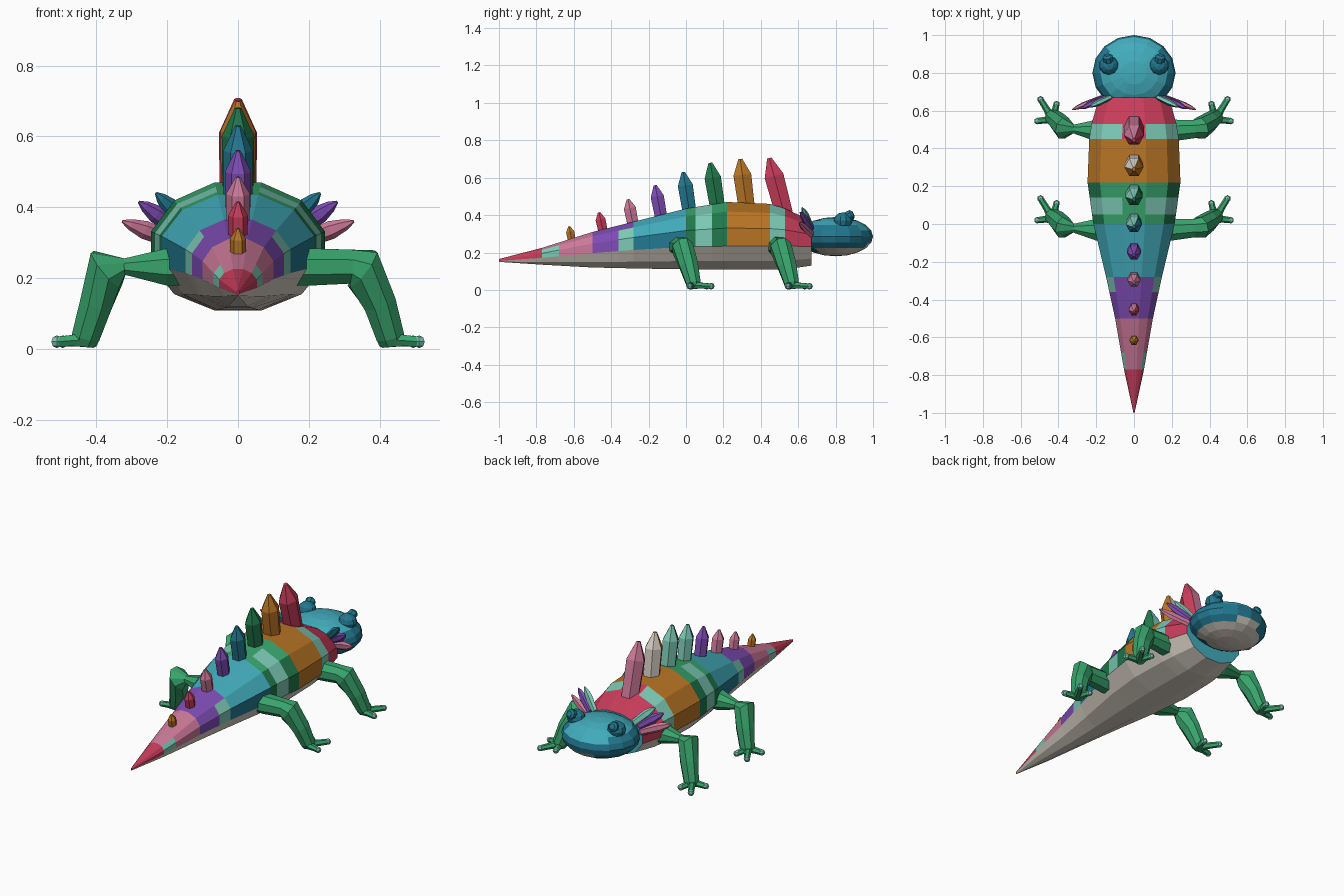
import bpy, bmesh
from math import sin, cos, pi, radians
from mathutils import Vector, Matrix

cube = bpy.data.objects.get("Cube")
if cube:
    bpy.data.objects.remove(cube)


# Palette, given as sRGB hex and converted to linear
def linear(hex_code):
    channels = [int(hex_code[i:i + 2], 16) / 255 for i in (0, 2, 4)]
    return [((c + 0.055) / 1.055) ** 2.4 for c in channels] + [1]


MATS = {}
for name, code in dict(teal="42ACBC", red="C83C5A", orange="B87424", green="38A46C",
                       purple="7E4CB4", pink="CC7898", mint="7CC8B4", cream="D8D0C4",
                       dark_teal="227890", dark_green="20784C").items():
    mat = bpy.data.materials.new(name)
    mat.use_nodes = True
    mat.diffuse_color = linear(code)
    mat.node_tree.nodes["Principled BSDF"].inputs["Base Color"].default_value = linear(code)
    MATS[name] = mat


# Turn a bmesh into an object; colour is a name or a rule on each face
def finish(bm, name, colour):
    bmesh.ops.recalc_face_normals(bm, faces=bm.faces[:])
    bm.normal_update()
    mesh = bpy.data.meshes.new(name)
    used = []
    for f in bm.faces:
        c = colour if isinstance(colour, str) else colour(f.calc_center_median(), f.normal)
        if c not in used:
            used.append(c)
            mesh.materials.append(MATS[c])
        f.material_index = used.index(c)
    bm.to_mesh(mesh)
    bm.free()
    obj = bpy.data.objects.new(name, mesh)
    bpy.context.collection.objects.link(obj)


# Skin a series of rings and cap both ends
def loft(name, rings, colour):
    bm = bmesh.new()
    rows = [[bm.verts.new(p) for p in ring] for ring in rings]
    n = len(rows[0])
    for a, b in zip(rows, rows[1:]):
        for i in range(n):
            j = (i + 1) % n
            bm.faces.new((a[i], a[j], b[j], b[i]))
    bm.faces.new(rows[0])
    bm.faces.new(rows[-1])
    finish(bm, name, colour)


# Mitred tube along a path; each radius is a (first, second) pair around ref
def tube(name, path, radii, colour, sides=6, ref=(0, 1, 0)):
    path = [Vector(p) for p in path]
    steps = [(b - a).normalized() for a, b in zip(path, path[1:])]
    tangents = [(a + b).normalized() for a, b in zip(steps[:1] + steps, steps + steps[-1:])]
    rings = []
    for p, t, (ra, rb) in zip(path, tangents, radii):
        u = Vector(ref)
        u = (u - t * u.dot(t)).normalized()
        v = t.cross(u)
        angles = [2 * pi * (i + 0.5) / sides for i in range(sides)]
        rings.append([p + u * ra * cos(a) + v * rb * sin(a) for a in angles])
    loft(name, rings, colour)


def ball(name, centre, size, colour, segments=10, rows=6):
    bm = bmesh.new()
    bmesh.ops.create_uvsphere(bm, u_segments=segments, v_segments=rows, radius=1)
    bm.transform(Matrix.Translation(centre) @ Matrix.Diagonal((*size, 1)))
    finish(bm, name, colour)


# Body and tail: y, half width, top, bottom, middle height
SECTIONS = [(0.67, 0.185, 0.37, 0.13, 0.27), (0.53, 0.225, 0.435, 0.11, 0.28),
            (0.45, 0.237, 0.46, 0.108, 0.28), (0.22, 0.246, 0.47, 0.108, 0.28),
            (0, 0.215, 0.435, 0.11, 0.275), (-0.28, 0.148, 0.365, 0.115, 0.25),
            (-0.5, 0.1, 0.31, 0.12, 0.225), (-0.77, 0.053, 0.225, 0.135, 0.185),
            (-1, 0.003, 0.165, 0.15, 0.157)]
BANDS = [(0.45, "red"), (0.22, "orange"), (0, "green"), (-0.28, "teal"),
         (-0.5, "purple"), (-0.77, "pink")]
PATCHES = [(0.45, 0.53), (0.05, 0.14), (-0.36, -0.28), (-0.77, -0.68)]


def section_at(y):
    for a, b in zip(SECTIONS, SECTIONS[1:]):
        if a[0] >= y >= b[0]:
            t = (a[0] - y) / (a[0] - b[0])
            return [p + (q - p) * t for p, q in zip(a, b)]


def body_ring(y):
    _, w, top, bottom, mid = section_at(y)
    k = cos(radians(15))
    ring = []
    for i in range(12):
        a = radians(15 + 30 * i)
        height = top - mid if sin(a) > 0 else mid - bottom
        ring.append((w / k * cos(a), y, mid + height / k * sin(a)))
    return ring


# Banded back with pale patches, darker flanks and a cream belly
def body_colour(c, n):
    if n.y > 0.9:
        return "teal"
    if n.z < -0.25:
        return "cream"
    if any(lo < c.y < hi for lo, hi in PATCHES) and n.z < (0.92 if c.y > 0 else 0.8):
        return "mint"
    band = next((name for low, name in BANDS if c.y > low), "red")
    flank = {"green": 0.7, "teal": 0.3}.get(band, -1)
    return "dark_" + band if n.z < flank else band


stations = {s[0] for s in SECTIONS} | {y for patch in PATCHES for y in patch}
loft("body", [body_ring(y) for y in sorted(stations)], body_colour)


# Head with light crown, dark cheeks and a cream jaw
def head_colour(c, n):
    if c.z < 0.225 + 0.08 * (c.y - 0.8) and c.y > 0.69:
        return "cream"
    return "dark_teal" if c.z < 0.31 or abs(c.x) > 0.15 else "teal"


ball("head", (0, 0.8, 0.285), (0.22, 0.2, 0.105), head_colour, 16, 10)
for side, s in (("left", 1), ("right", -1)):
    # Eye and pupil
    ball(side + "_eye", (s * 0.133, 0.84, 0.37), (0.052, 0.05, 0.045), "dark_teal")
    tube(side + "_pupil", [(s * 0.135, 0.86, 0.39), (s * 0.14, 0.885, 0.403), (s * 0.141, 0.895, 0.408)],
         [(0.028, 0.028), (0.028, 0.028), (0.016, 0.016)], "dark_teal", 8, (0, 0, 1))

    # Three leaf-shaped gills behind the head
    for part, base, tip, back, front in (
            ("lower", (0.17, 0.67, 0.3), (0.327, 0.605, 0.36), "pink", "pink"),
            ("middle", (0.16, 0.67, 0.33), (0.28, 0.61, 0.415), "purple", "purple"),
            ("upper", (0.13, 0.67, 0.34), (0.232, 0.62, 0.44), "dark_teal", "mint")):
        a, b = (Vector((s * p[0], p[1], p[2])) for p in (base, tip))
        tube(f"{side}_{part}_gill", [a, a.lerp(b, 0.6), a.lerp(b, 0.85), b],
             [(0.013, 0.022), (0.016, 0.026), (0.011, 0.016), (0.003, 0.004)],
             lambda c, n, back=back, front=front: front if n.y > 0.2 else back)

    # Legs: the right ones pinch in just before the knee
    pinch, knee = (0.052, 0.352) if s > 0 else (0.025, 0.372)
    for pair, y in (("head_end", 0.495), ("tail_end", -0.03)):
        name = f"{pair}_{side}"
        path = [(s * x, y + dy, z) for x, dy, z in (
            (0.1, 0, 0.232), (0.2, 0, 0.231), (0.32, 0.008, 0.232), (knee, 0.012, 0.225),
            (0.4, 0.045, 0.13), (0.43, 0.07, 0.035), (0.435, 0.075, 0.012))]
        tube(name + "_leg", path, [(0.063, 0.058), (0.062, 0.057), (pinch, pinch), (0.06, 0.068),
                                   (0.054, 0.05), (0.042, 0.043), (0.032, 0.032)], "green", 8)
        for i, (tx, ty) in enumerate(((0.41, 0.14), (0.495, 0.165), (0.512, 0.05))):
            root = Vector((s * 0.43, y + 0.06, 0.026))
            end = Vector((s * tx, y + ty, 0.02))
            tube(f"{name}_toe_{i + 1}", [root, root.lerp(end, 0.5), end],
                 [(0.024, 0.026), (0.018, 0.018), (0.016, 0.016)], "green", 6, (0, 0, 1))
            ball(f"{name}_claw_{i + 1}", end, (0.018, 0.018, 0.018), "mint", 6, 4)

# Back spikes: colour, highlight, base y, tip y, tip height, radius
SPIKES = [("red", "pink", 0.525, 0.445, 0.705, 0.054), ("orange", "cream", 0.325, 0.29, 0.7, 0.05),
          ("dark_green", "mint", 0.17, 0.13, 0.68, 0.046), ("dark_teal", "mint", 0.02, -0.015, 0.63, 0.042),
          ("purple", "purple", -0.13, -0.165, 0.56, 0.037), ("pink", "pink", -0.28, -0.31, 0.485, 0.034),
          ("red", "pink", -0.44, -0.465, 0.415, 0.028), ("orange", "orange", -0.607, -0.625, 0.34, 0.023)]
for i, (main, glow, y0, y1, top, r) in enumerate(SPIKES):
    a = Vector((0, y0, section_at(y0)[2] - 0.03))
    b = Vector((0, y1, top))
    tube(f"back_spike_{i + 1}", [a, a.lerp(b, 0.68), b],
         [(r, r * 0.95), (r * 1.1, r), (r * 0.25, r * 0.2)],
         lambda c, n, main=main, glow=glow: glow if n.y > 0.3 and n.x < 0.4 else main)
